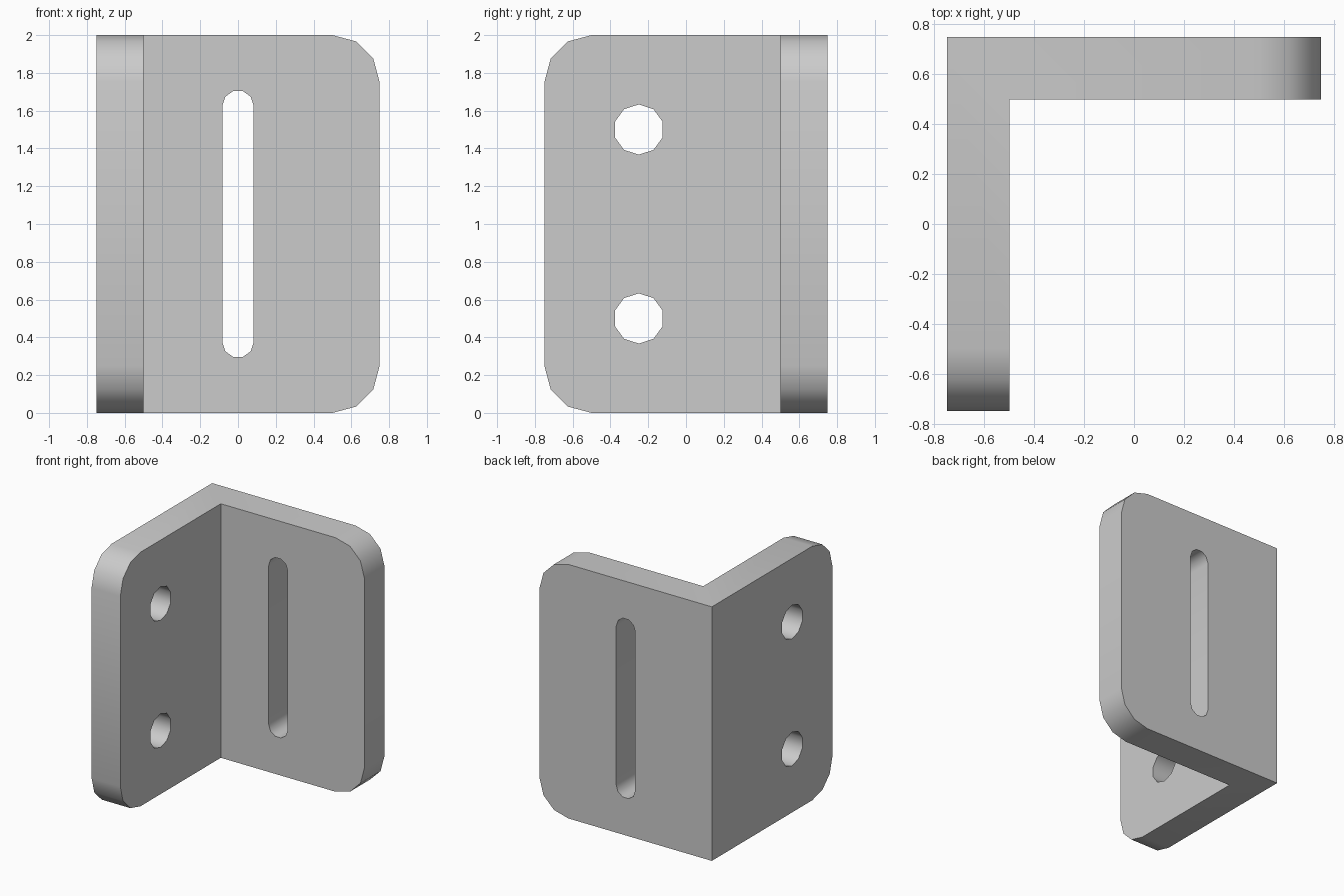
import bpy, bmesh, math
from mathutils import Vector

if "Cube" in bpy.data.objects:
    bpy.data.objects.remove(bpy.data.objects["Cube"])

T, H, R = 0.25, 2.0, 0.25     # plate thickness, height, corner radius


def prism(name, points, depth):
    """Closed solid made by extruding a 3D outline along a vector."""
    bm = bmesh.new()
    face = bm.faces.new([bm.verts.new(p) for p in points])
    ext = bmesh.ops.extrude_face_region(bm, geom=[face], use_keep_orig=True)
    moved = [v for v in ext["geom"] if isinstance(v, bmesh.types.BMVert)]
    bmesh.ops.translate(bm, verts=moved, vec=Vector(depth))
    bmesh.ops.recalc_face_normals(bm, faces=bm.faces)
    mesh = bpy.data.meshes.new(name)
    bm.to_mesh(mesh)
    bm.free()
    obj = bpy.data.objects.new(name, mesh)
    bpy.context.collection.objects.link(obj)
    return obj


# L-shaped body
a, b = 0.75, 0.75 - T
outline = [(-a, -a), (-b, -a), (-b, b), (a, b), (a, a), (-a, a)]
bracket = prism("angle_bracket", [(x, y, 0) for x, y in outline], (0, 0, H))

# Rounded outer corners of both plates
bm = bmesh.new()
bm.from_mesh(bracket.data)
corners = [e for e in bm.edges
           if abs(e.verts[0].co.z - e.verts[1].co.z) < 1e-4
           and (all(abs(v.co.y + a) < 1e-4 for v in e.verts)
                or all(abs(v.co.x - a) < 1e-4 for v in e.verts))]
bmesh.ops.bevel(bm, geom=corners, offset=R, offset_type='OFFSET', segments=3,
                profile=0.5, affect='EDGES')
bm.to_mesh(bracket.data)
bm.free()

# Slot through the back plate
r, half = 0.083, 0.625
slot = []
for start, cz in ((0, 1 + half), (180, 1 - half)):
    for k in range(6):
        t = math.radians(start + 36 * k)
        slot.append((r * math.cos(t), 0.4, cz + r * math.sin(t)))
cutters = [prism("slot_cutter", slot, (0, 0.5, 0))]

# Two bolt holes through the side plate
for cz in (0.5, 1.5):
    ring = [math.radians(90 + 36 * k) for k in range(10)]
    hole = [(-0.9, -0.25 + 0.133 * math.cos(t), cz + 0.133 * math.sin(t)) for t in ring]
    cutters.append(prism("hole_cutter", hole, (0.5, 0, 0)))

bpy.context.view_layer.objects.active = bracket
bracket.select_set(True)
for cutter in cutters:
    mod = bracket.modifiers.new("cut", 'BOOLEAN')
    mod.operation, mod.solver, mod.object = 'DIFFERENCE', 'EXACT', cutter
    bpy.ops.object.modifier_apply(modifier=mod.name)
    bpy.data.objects.remove(cutter)

bpy.ops.object.shade_smooth_by_angle(angle=math.radians(40))
